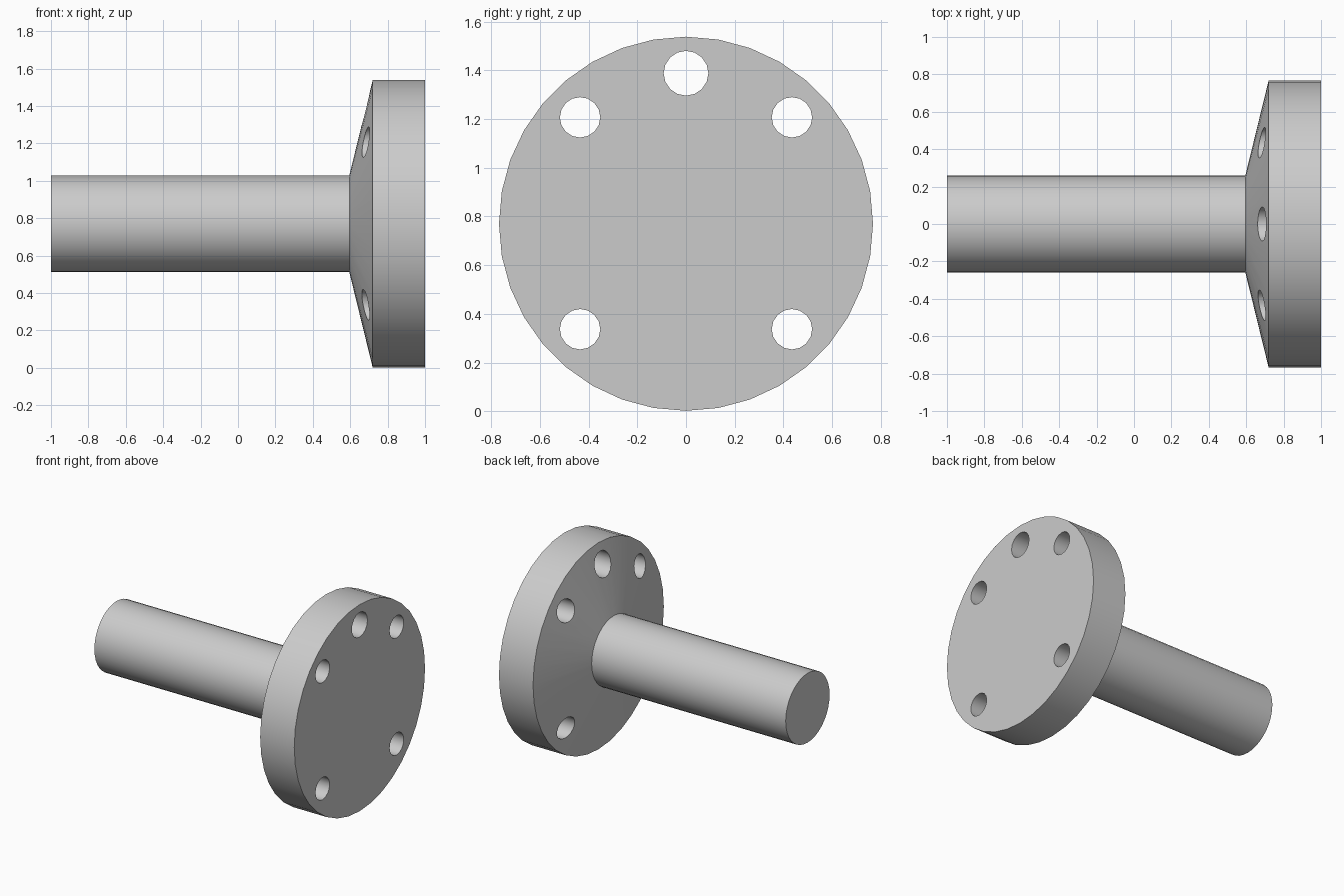
import bpy
import bmesh
from math import pi
from mathutils import Matrix, Vector

if "Cube" in bpy.data.objects:
    bpy.data.objects.remove(bpy.data.objects["Cube"], do_unlink=True)

AXIS_Z = 0.77
SIDES = 36

# Single plain metal colour
metal = bpy.data.materials.new("grey metal")
metal.use_nodes = True
grey = (0.6, 0.6, 0.6, 1)
metal.diffuse_color = grey
metal.node_tree.nodes["Principled BSDF"].inputs["Base Color"].default_value = grey


def make_object(name, bm):
    bmesh.ops.recalc_face_normals(bm, faces=bm.faces)
    mesh = bpy.data.meshes.new(name)
    bm.to_mesh(mesh)
    bm.free()
    mesh.materials.append(metal)
    obj = bpy.data.objects.new(name, mesh)
    bpy.context.collection.objects.link(obj)
    return obj


# Shaft, conical shoulder and flange turned from one profile about the x axis
profile = [(-1, 0.258), (0.595, 0.258), (0.72, 0.768), (1, 0.768)]
bm = bmesh.new()
rings = []
for x, radius in profile:
    ring = []
    for i in range(SIDES):
        offset = Matrix.Rotation(2 * pi * i / SIDES, 3, 'X') @ Vector((0, 0, radius))
        ring.append(bm.verts.new(Vector((x, 0, AXIS_Z)) + offset))
    rings.append(ring)
for a, b in zip(rings, rings[1:]):
    for i in range(SIDES):
        j = (i + 1) % SIDES
        bm.faces.new((a[i], a[j], b[j], b[i]))
bm.faces.new(rings[0])
bm.faces.new(rings[-1])
body = make_object("flanged_shaft", bm)

# Bolt holes: four at the corners and a larger one at the top
bm = bmesh.new()
holes = [(y, z, 0.083) for y in (-0.435, 0.435) for z in (0.337, 1.207)]
holes.append((0, 1.388, 0.092))
for y, z, radius in holes:
    place = Matrix.Translation((0.8, y, z)) @ Matrix.Rotation(pi / 2, 4, 'Y')
    bmesh.ops.create_cone(bm, cap_ends=True, segments=16, radius1=radius,
                          radius2=radius, depth=0.8, matrix=place)
cutter = make_object("bolt_hole_cutter", bm)
cutter.hide_render = True

cut = body.modifiers.new("bolt_holes", 'BOOLEAN')
cut.operation = 'DIFFERENCE'
cut.solver = 'EXACT'
cut.object = cutter

bpy.ops.object.select_all(action='DESELECT')
body.select_set(True)
bpy.context.view_layer.objects.active = body
bpy.ops.object.modifier_apply(modifier=cut.name)
bpy.data.objects.remove(cutter, do_unlink=True)

# Smooth round walls with crisp rims
bpy.ops.object.shade_smooth_by_angle(angle=pi / 6)
